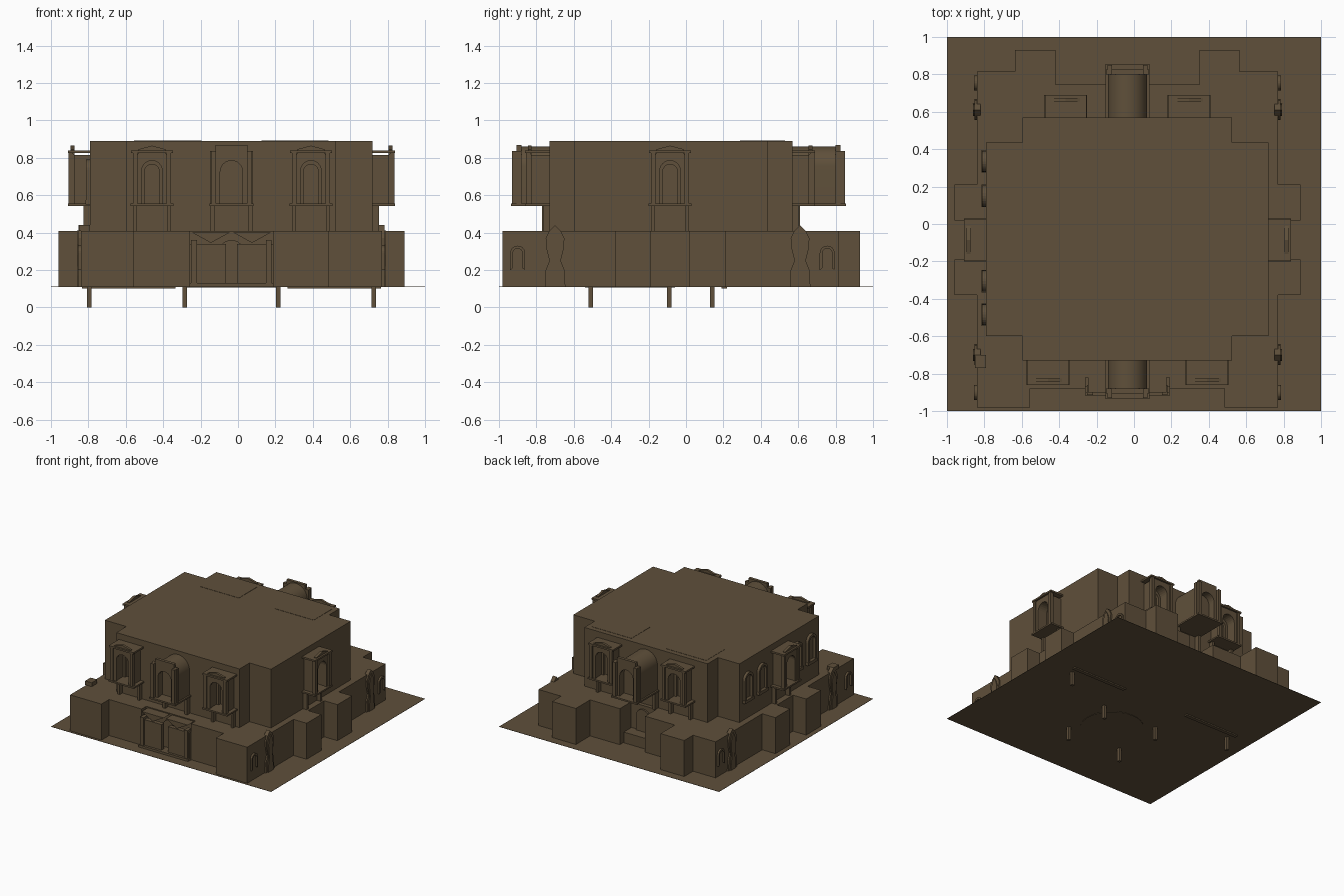
import bpy, bmesh, math
from mathutils import Matrix, Vector

if "Cube" in bpy.data.objects:
    bpy.data.objects.remove(bpy.data.objects["Cube"])

stone = bpy.data.materials.new("brown stone")
stone.diffuse_color = (0.115, 0.08, 0.043, 1)
stone.use_nodes = True
stone.node_tree.nodes["Principled BSDF"].inputs["Base Color"].default_value = stone.diffuse_color
CX, CY = -0.035, -0.085          # building centre
G = 0.112                        # ground level


def finish(name, bm):
    bmesh.ops.recalc_face_normals(bm, faces=bm.faces)
    me = bpy.data.meshes.new(name)
    bm.to_mesh(me)
    bm.free()
    me.materials.append(stone)
    ob = bpy.data.objects.new(name, me)
    bpy.context.collection.objects.link(ob)
    return ob


def box(name, x0, x1, y0, y1, z0, z1, m=Matrix()):
    bm = bmesh.new()
    t = Matrix.Translation(((x0 + x1) / 2, (y0 + y1) / 2, (z0 + z1) / 2))
    s = Matrix.Diagonal((x1 - x0, y1 - y0, z1 - z0, 1))
    bmesh.ops.create_cube(bm, size=1, matrix=m @ t @ s)
    return finish(name, bm)


def prism(name, pts, vec):
    """Closed polygon of 3D points pushed along vec."""
    bm = bmesh.new()
    f = bm.faces.new([bm.verts.new(p) for p in pts])
    r = bmesh.ops.extrude_face_region(bm, geom=[f])
    bmesh.ops.translate(bm, vec=vec, verts=[v for v in r["geom"] if isinstance(v, bmesh.types.BMVert)])
    return finish(name, bm)


def plate(name, m, pts, d0, d1):
    """Profile (u, z) standing on a wall, from depth d0 to d1 outward."""
    a = [m @ Vector((u, -d0, z)) for u, z in pts]
    return prism(name, a, m.to_3x3() @ Vector((0, d0 - d1, 0)))


def wall(x, y, angle):
    return Matrix.Translation((x, y, 0)) @ Matrix.Rotation(math.radians(angle), 4, 'Z')


def arch(u, w, z0, z1, n=12):
    """Round-headed outline, from lower right over the top to lower left."""
    c = z1 - w
    top = [(u + w * math.cos(math.pi * i / n), c + w * math.sin(math.pi * i / n)) for i in range(n + 1)]
    return [(u + w, z0)] + top + [(u - w, z0)]


def frame(outer, w, z0, z1, u=0):
    """Outer outline (left bottom to right bottom) with an arched opening."""
    return outer + arch(u, w, z0, z1)


# ground sheet
box("ground_sheet", -1, 1, -1, 1, G - 0.002, G)

# lower storey footprint
right = [(.485, -.88), (.485, -.98), (.77, -.98), (.77, -.38), (.89, -.38), (.89, -.19), (.77, -.19),
         (.77, .02), (.89, .02), (.89, .21), (.77, .21), (.77, .815), (.565, .815), (.565, .93),
         (.35, .93), (.35, .745), (.08, .745), (.08, .6)]
front_notch = [(.19, -.82), (.19, -.88)]
half = front_notch + right
foot = half + [(2 * CX - x, y) for x, y in reversed(half)]
prism("lower_storey", [(x, y, G) for x, y in foot], (0, 0, .408 - G))

# footing curb showing under the ground
bm = bmesh.new()
f = bm.faces.new([bm.verts.new((x, y, .102)) for x, y in foot])
bmesh.ops.recalc_face_normals(bm, faces=bm.faces)
bmesh.ops.inset_region(bm, faces=[f], thickness=.018)
bmesh.ops.delete(bm, geom=[f], context='FACES')
r = bmesh.ops.extrude_face_region(bm, geom=bm.faces[:])
bmesh.ops.translate(bm, vec=(0, 0, .01), verts=[v for v in r["geom"] if isinstance(v, bmesh.types.BMVert)])
finish("footing_curb", bm)

# upper storey, cross-shaped with notched corners
q = [(.525, -.73), (.525, -.6), (.72, -.6), (.72, .435), (.525, .435), (.525, .57)]
up = q + [(2 * CX - x, y) for x, y in reversed(q)]
prism("upper_storey", [(x, y, .405) for x, y in up], (0, 0, .89 - .405))
for x in (-.375, .305):
    box("roof_panel", x - .18, x + .18, .29, .53, .89, .892)


# window bay: arched porch with stepped cap, ledge and glazed arch
def bay(m, depth):
    w = .085
    plate("bay_porch", m, frame([(-w, .55), (-w, .815), (w, .815), (w, .55)][0:4], .06, .55, .79), 0, depth - .03)
    plate("bay_face", m, frame([(-.10, .55), (-.10, .82), (-.075, .82), (-.075, .845), (0, .865),
                                (.075, .845), (.075, .82), (.10, .82), (.10, .55)], .055, .55, .785),
          depth - .035, depth - .015)
    box("bay_ledge", -.115, .115, -depth, 0, .543, .556, m)
    box("bay_cornice", -.112, .112, -depth, 0, .826, .84, m)
    plate("bay_window", m, frame([(x, z) for x, z in reversed(arch(0, .06, .556, .79))], .04, .556, .765), 0, .02)
    for s in (-1, 1):
        box("bay_column", s * .09 - .012, s * .09 + .012, -depth + .004, -depth + .028, .55, .83, m)
        box("bay_bracket", s * .09 - .01, s * .09 + .01, -.035, 0, .408, .545, m)


bay(wall(-.46, -.73, 0), .13)
bay(wall(.39, -.73, 0), .13)
bay(wall(-.365, .57, 180), .12)
bay(wall(.295, .57, 180), .12)
bay(wall(.72, CY, 90), .12)
bay(wall(-.79, CY, -90), .12)


# central bays with barrel vaults
def vault_bay(m, depth):
    v = plate("vault_bay", m, frame(list(reversed(arch(0, .105, .55, .86, 24))), .065, .55, .79), 0, depth)
    for p in v.data.polygons:
        p.use_smooth = True
    bpy.context.view_layer.objects.active = v
    v.select_set(True)
    bpy.ops.object.shade_smooth_by_angle(angle=math.radians(30))
    v.select_set(False)
    plate("vault_face", m, frame([(-.115, .55), (-.115, .835), (-.085, .835), (-.085, .868), (.085, .868),
                                  (.085, .835), (.115, .835), (.115, .55)], .06, .55, .785),
          depth - .02, depth + .005)
    plate("vault_window", m, list(reversed(arch(0, .07, .55, .80))), 0, depth - .06)
    box("vault_ledge", -.118, .118, -depth - .035, 0, .543, .556, m)
    for s in (-1, 1):
        box("vault_column", s * .095 - .013, s * .095 + .013, -depth - .03, -depth, .55, .835, m)
        box("vault_bracket", s * .1 - .012, s * .1 + .012, -.04, 0, .405, .545, m)


vault_bay(wall(CX, -.73, 0), .17)
vault_bay(wall(CX, .57, 180), .25)

# four round-headed windows on the left wall
for y in (.335, .15, -.305, -.485):
    m = wall(-.79, y, -90)
    plate("side_window_frame", m, frame(list(reversed(arch(0, .056, .555, .79))), .038, .575, .77), 0, .022)
    box("side_window_sill", -.06, .06, -.026, 0, .55, .575, m)

# curved gables and small arched windows on the lower side walls
scroll = [(-.055, G), (-.05, .2), (-.03, .25), (-.045, .31), (-.05, .37), (-.03, .41), (0, .44)]
gable = scroll + [(-u, z) for u, z in reversed(scroll[:-1])]
inner = [(u * .6, z - .03 if z > G else z) for u, z in gable]
for side, x, a in (("right", .77, 90), ("left", 2 * CX - .77, -90)):
    for y in (-.7, .61):
        m = wall(x, y, a)
        plate(side + "_scroll_gable", m, gable, -.02, .012)
        plate(side + "_scroll_panel", m, inner, .012, .02)
    for y in (-.9, .755):
        m = wall(x, y, a)
        plate(side + "_low_window", m, frame(list(reversed(arch(0, .04, .2, .33))), .026, .21, .315), 0, .015)
box("terrace_box", -.85, -.79, -.77, -.70, .408, .44)

# front entrance: gate leaves, doorway and folded canopy
for s in (-1, 1):
    a, b = sorted((CX + s * .03, CX + s * .225))
    box("gate_leaf", a, b, -.9, -.865, .12, .34)
    c = CX + s * .2
    box("gate_post", c - .015, c + .015, -.915, -.86, G, .36)
    c = CX + s * .11
    prism("canopy_fold", [(c - .1, -.9, .4), (c + .1, -.9, .4), (c, -.9, .345)], (0, .09, 0))
box("entrance_step", CX - .225, CX + .225, -.92, -.82, G, .13)
plate("entrance_door", wall(CX, -.82, 0), list(reversed(arch(0, .07, G, .36))), 0, .015)

# low block in the rear recess
box("rear_step", CX - .11, CX + .11, .6, .7, G, .2)
plate("rear_door", wall(CX, .6, 180), list(reversed(arch(0, .06, .2, .38))), 0, .015)

# supports and details under the ground
for x, y in ((.215, -.09), (-.285, -.09), (.215, -.51), (-.285, -.51), (.725, .14), (-.795, .14)):
    box("support_leg", x - .012, x + .012, y - .012, y + .012, 0, G)
for s in (-1, 1):
    a, b = sorted((CX + s * .3, CX + s * .8))
    box("under_beam", a, b, .19, .22, .1, G)
bm = bmesh.new()
bmesh.ops.create_cone(bm, cap_ends=True, segments=32, radius1=.24, radius2=.24, depth=.004,
                      matrix=Matrix.Translation((CX, -.3, .109)))
finish("under_disc", bm)
